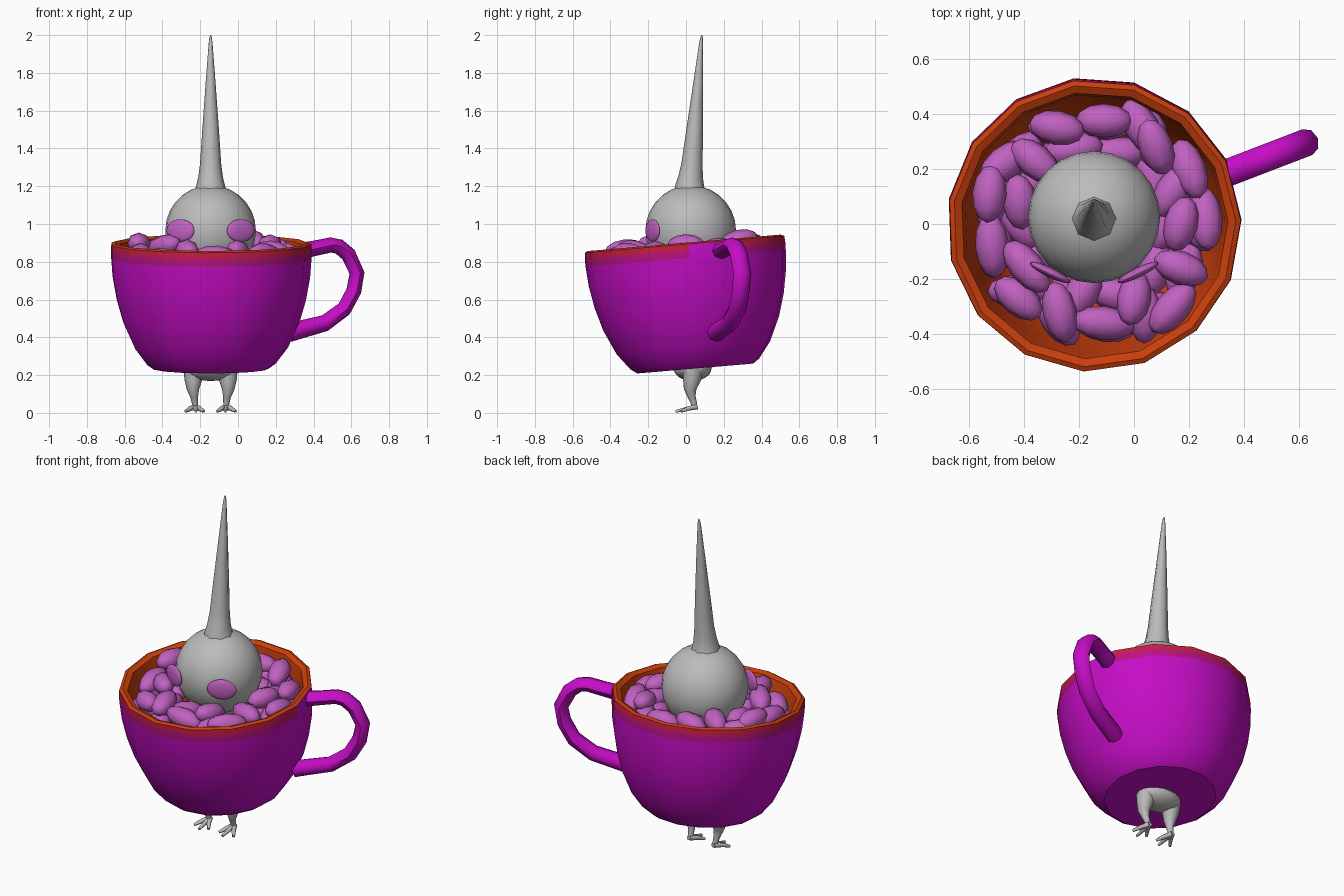
import bpy, bmesh, math, random
from mathutils import Vector, Matrix

if "Cube" in bpy.data.objects:
    bpy.data.objects.remove(bpy.data.objects["Cube"])

random.seed(4)
CX = -0.145                                   # cup and creature axis
TILT = Matrix.Translation((CX, 0.05, 0.235)) @ Matrix.Rotation(0.085, 4, 'X')


def material(name, r, g, b):
    m = bpy.data.materials.new(name)
    m.diffuse_color = (r, g, b, 1)
    m.use_nodes = True
    m.node_tree.nodes["Principled BSDF"].inputs["Base Color"].default_value = m.diffuse_color
    return m


MAGENTA = material("magenta", 0.56, 0.004, 0.56)
ORANGE = material("orange", 0.60, 0.05, 0.004)
RED = material("red", 0.56, 0.012, 0.06)
CRIMSON = material("crimson", 0.48, 0.006, 0.22)
GREY = material("grey", 0.50, 0.50, 0.50)
PINK = material("orchid", 0.53, 0.12, 0.53)


def finish(bm, name, mats, angle=40):
    bmesh.ops.recalc_face_normals(bm, faces=bm.faces)
    me = bpy.data.meshes.new(name)
    bm.to_mesh(me)
    bm.free()
    ob = bpy.data.objects.new(name, me)
    bpy.context.collection.objects.link(ob)
    for m in mats:
        me.materials.append(m)
    bpy.ops.object.select_all(action='DESELECT')
    ob.select_set(True)
    bpy.context.view_layer.objects.active = ob
    bpy.ops.object.shade_smooth_by_angle(angle=math.radians(angle))
    return ob


def skin(bm, rings, caps=True):
    """Bridge successive rings of points with quads."""
    rows = [[bm.verts.new(p) for p in ring] for ring in rings]
    n = len(rows[0])
    for a, b in zip(rows, rows[1:]):
        for i in range(n):
            j = (i + 1) % n
            bm.faces.new((a[i], a[j], b[j], b[i]))
    if caps:
        bm.faces.new(rows[0])
        bm.faces.new(rows[-1])


def tube(bm, path, radii, side, width=None, n=8):
    """Sweep an ellipse along a path; width is the half size along side."""
    pts = [Vector(p) for p in path]
    rings = []
    for k, p in enumerate(pts):
        t = (pts[min(k + 1, len(pts) - 1)] - pts[max(k - 1, 0)]).normalized()
        u = (side - t * side.dot(t)).normalized()
        v = t.cross(u)
        w = width or radii[k]
        rings.append([p + u * w * math.cos(a) + v * radii[k] * math.sin(a)
                      for a in (2 * math.pi * i / n for i in range(n))])
    skin(bm, rings)


def ellipsoid(bm, matrix, scale, u=24, v=14):
    bmesh.ops.create_uvsphere(bm, u_segments=u, v_segments=v, radius=1,
                              matrix=matrix @ Matrix.Diagonal((*scale, 1)))


# Cup: 15-sided lathe, outer wall, lip, then inner wall
profile = [(0.31, 0), (0.345, 0.025), (0.41, 0.11), (0.47, 0.24), (0.505, 0.36),
           (0.527, 0.48), (0.535, 0.585), (0.536, 0.625), (0.533, 0.66),
           (0.515, 0.668), (0.487, 0.655), (0.475, 0.60), (0.46, 0.46),
           (0.41, 0.25), (0.35, 0.12), (0.26, 0.04)]
START = math.radians(2)
bm = bmesh.new()
skin(bm, [[Vector((r * math.cos(a), r * math.sin(a), z))
           for a in (START + 2 * math.pi * i / 15 for i in range(15))]
          for r, z in profile])
bmesh.ops.recalc_face_normals(bm, faces=bm.faces)
for f in bm.faces:
    c = f.calc_center_median()
    r = math.hypot(c.x, c.y)
    by_handle = 0 < math.degrees(math.atan2(c.y, c.x)) < 28
    outward = f.normal.x * c.x + f.normal.y * c.y > 0.02 or c.z < 0.02
    if not outward or c.z > 0.662:
        f.material_index = 1                   # lip and inside
    elif c.z > 0.585 and not by_handle:
        f.material_index = 2 if c.z > 0.625 else 3
bm.transform(TILT)
finish(bm, "cup", [MAGENTA, ORANGE, RED, CRIMSON], 35)

# Handle: flattened loop in a vertical plane, radial to the cup
ang = math.radians(21)
loop = [(0.32, 0.855), (0.40, 0.87), (0.49, 0.889), (0.535, 0.88), (0.585, 0.838),
        (0.63, 0.74), (0.613, 0.645), (0.562, 0.55), (0.46, 0.475), (0.27, 0.425)]
bm = bmesh.new()
tube(bm, [(x, (x - CX) * math.tan(ang), z) for x, z in loop],
     [0.045, 0.041, 0.04, 0.041, 0.042, 0.041, 0.042, 0.042, 0.044, 0.05],
     Vector((-math.sin(ang), math.cos(ang), 0)), width=0.05)
finish(bm, "handle", [MAGENTA], 50)

# Beans: x, y, heading in degrees, height offset
beans = [(-.28, .35, -10, 0), (-.11, .375, 0, -.02), (.08, .28, 110, .02),
         (.2, .2, 110, -.02), (-.36, .23, 140, 0), (-.525, .11, 85, .02),
         (-.415, .08, 95, -.01), (-.515, -.08, 95, -.02), (-.39, -.155, 130, .03),
         (-.42, -.27, 140, -.03), (-.27, -.32, 102, .02), (-.11, -.36, -5, -.01),
         (0, -.27, 80, .01), (.14, -.305, 50, 0), (.17, -.16, -20, 0),
         (.17, 0, 75, .02), (.26, .02, 95, -.03), (.14, .12, 60, -.03),
         (-.47, .22, 40, -.03), (.03, .35, 120, -.04), (-.19, -.25, 60, -.04),
         (-.22, .27, 10, -.04), (.04, -.33, 90, -.04)]
bm = bmesh.new()
for x, y, heading, dz in beans:
    place = (Matrix.Translation((x, y, 0.868 + 0.085 * y + dz))
             @ Matrix.Rotation(math.radians(heading), 4, 'Z')
             @ Matrix.Rotation(math.radians(90 + random.uniform(-14, 14)), 4, 'Y'))
    ellipsoid(bm, place, (0.058, 0.062, random.uniform(0.1, 0.12)), 8, 6)
for ring_r, count, z in ((0.37, 13, 0.79), (0.27, 10, 0.78)):   # lower layer
    for i in range(count):
        a = 2 * math.pi * i / count
        place = (Matrix.Translation((CX + ring_r * math.cos(a), ring_r * math.sin(a),
                                     z + 0.085 * ring_r * math.sin(a)))
                 @ Matrix.Rotation(a + random.uniform(0.6, 2.4), 4, 'Z')
                 @ Matrix.Rotation(math.pi / 2, 4, 'Y'))
        ellipsoid(bm, place, (0.06, 0.062, 0.11), 8, 6)
finish(bm, "beans", [PINK], 50)

# Round head
bm = bmesh.new()
ellipsoid(bm, Matrix.Translation((CX, 0.025, 0.965)), (0.24, 0.24, 0.24))
finish(bm, "head", [GREY], 60)

# Long pointed spike leaning slightly back
spike = [(0.02, 1.17, 0.085), (0.02, 1.205, 0.076), (0.025, 1.25, 0.065),
         (0.032, 1.32, 0.056), (0.046, 1.5, 0.044), (0.065, 1.75, 0.026),
         (0.08, 1.96, 0.010), (0.083, 1.99, 0.006), (0.084, 2.0, 0.002)]
bm = bmesh.new()
tube(bm, [(CX, y, z) for y, z, r in spike], [r for y, z, r in spike], Vector((1, 0, 0)))
finish(bm, "spike", [GREY], 60)

# Lens-shaped eyes
for s, name in ((-1, "left_eye"), (1, "right_eye")):
    bm = bmesh.new()
    ellipsoid(bm, Matrix.Translation((CX + s * 0.16, -0.176, 0.965))
              @ Matrix.Rotation(s * math.radians(26), 4, 'Z'),
              (0.082, 0.018, 0.06), 20, 12)
    finish(bm, name, [PINK], 60)

# Hips poking through the base of the cup, with the torso hidden inside
bm = bmesh.new()
ellipsoid(bm, Matrix.Translation((CX, 0.035, 0.235)), (0.138, 0.1, 0.066), 20, 12)
finish(bm, "hips", [GREY], 60)
bm = bmesh.new()
tube(bm, [(CX, 0.03, z) for z in (0.24, 0.4, 0.6, 0.78)], [0.11, 0.12, 0.1, 0.1],
     Vector((1, 0, 0)), n=12)
finish(bm, "torso", [GREY], 60)

# Legs and three-toed feet
for s, side in ((-1, "left"), (1, "right")):
    bm = bmesh.new()
    leg = [(0.088, 0.035, 0.22), (0.092, 0.03, 0.17), (0.093, 0.022, 0.125),
           (0.087, 0.03, 0.085), (0.083, 0.042, 0.05), (0.082, 0.045, 0.026)]
    tube(bm, [(CX + s * x, y, z) for x, y, z in leg],
         [0.055, 0.046, 0.033, 0.021, 0.016, 0.015], Vector((1, 0, 0)))
    finish(bm, side + "_leg", [GREY], 60)
    bm = bmesh.new()
    for tip_x, tip_y in ((0.035, -0.025), (0.078, -0.055), (0.133, -0.025)):
        mid = (0.082 + tip_x) / 2
        tube(bm, [(CX + s * 0.082, 0.056, 0.032), (CX + s * mid, 0.012, 0.023),
                  (CX + s * tip_x, tip_y, 0.008)],
             [0.016, 0.013, 0.008], Vector((1, 0, 0)), n=6)
    finish(bm, side + "_foot", [GREY], 60)
